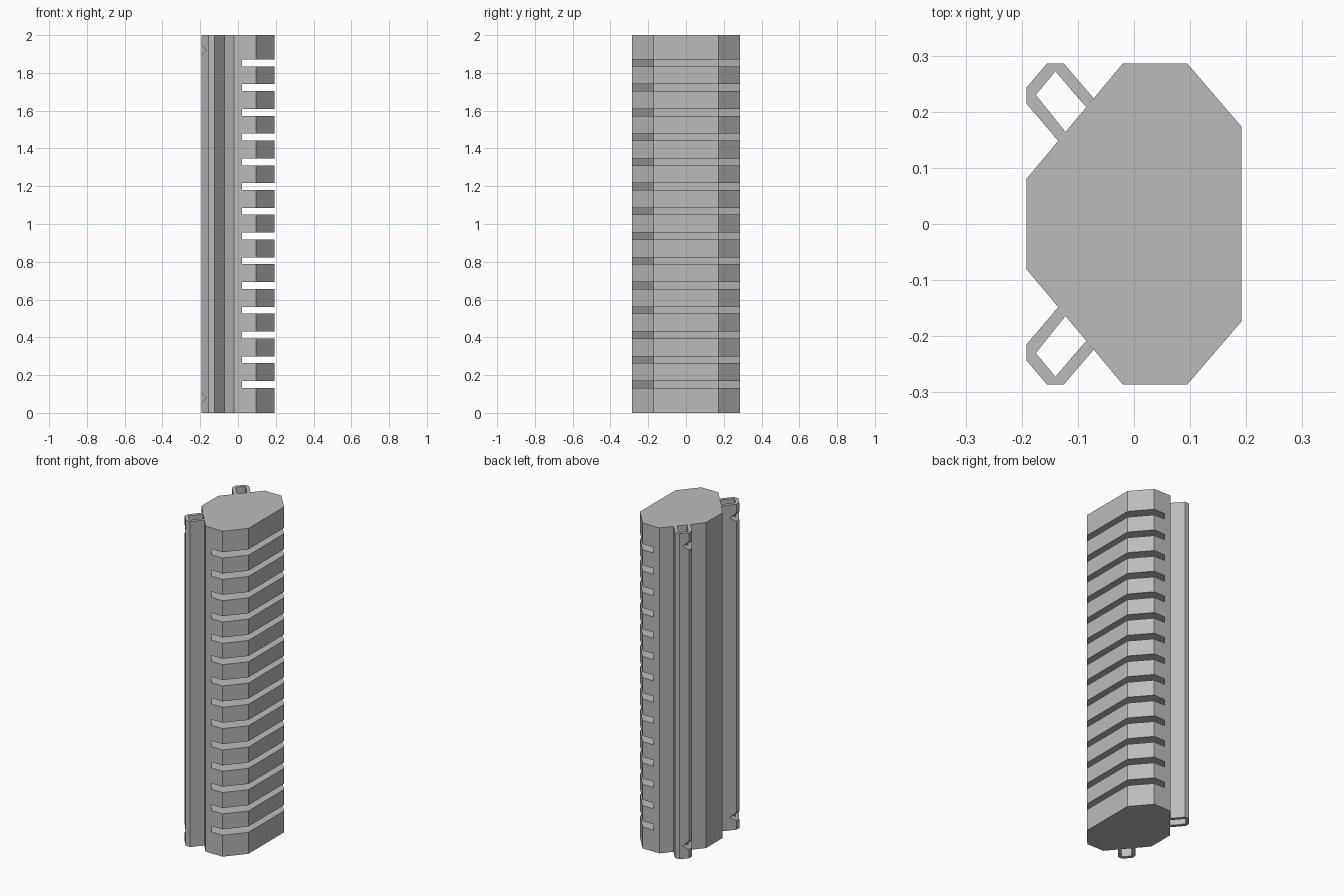
import bpy
import bmesh
from mathutils import Vector

cube = bpy.data.objects.get("Cube")
if cube:
    bpy.data.objects.remove(cube, do_unlink=True)

HEIGHT = 2.0
SLOTS = 14
SLOT_HEIGHT = 0.036

grey = bpy.data.materials.new("plain grey")
grey.use_nodes = True
colour = (0.5, 0.5, 0.5, 1)
grey.diffuse_color = colour
grey.node_tree.nodes["Principled BSDF"].inputs["Base Color"].default_value = colour


def add_prism(bm, points, offset):
    """Extrude a closed loop of 3D points along an offset."""
    face = bm.faces.new([bm.verts.new(p) for p in points])
    result = bmesh.ops.extrude_face_region(bm, geom=[face], use_keep_orig=True)
    verts = [g for g in result["geom"] if isinstance(g, bmesh.types.BMVert)]
    bmesh.ops.translate(bm, verts=verts, vec=Vector(offset))


def make_object(name, prisms, hidden=False):
    bm = bmesh.new()
    for points, offset in prisms:
        add_prism(bm, points, offset)
    bmesh.ops.recalc_face_normals(bm, faces=bm.faces)
    mesh = bpy.data.meshes.new(name)
    bm.to_mesh(mesh)
    bm.free()
    mesh.materials.append(grey)
    obj = bpy.data.objects.new(name, mesh)
    bpy.context.collection.objects.link(obj)
    obj.hide_render = hidden
    if hidden:
        obj.display_type = 'WIRE'
        obj.hide_set(True)
    return obj


def cut(obj, cutter):
    mod = obj.modifiers.new("cut", 'BOOLEAN')
    mod.operation = 'DIFFERENCE'
    mod.solver = 'EXACT'
    mod.object = cutter


def flat(profile, z):
    return [(x, y, z) for x, y in profile]


def mirrored(half):
    """Close a half profile across the y axis."""
    return half + [(x, -y) for x, y in reversed(half)]


# Eight-sided main body
body_half = [(-0.192, 0.08), (-0.02, 0.286), (0.095, 0.286), (0.192, 0.173)]
body = make_object("finned_body", [(flat(mirrored(body_half), 0), (0, 0, HEIGHT))])

# Cooling slots with an angled floor, cut between the fins
slot_half = [(-0.075, 0.173), (0.074, 0.35), (0.3, 0.35)]
slots = []
for i in range(SLOTS):
    z = 0.15 + i * 0.131 - SLOT_HEIGHT / 2
    slots.append((flat(mirrored(slot_half), z), (0, 0, SLOT_HEIGHT)))
cut(body, make_object("slot_cutter", slots, hidden=True))

# Notches near both ends of the rails
notches = []
for z in (0.08, HEIGHT - 0.08):
    triangle = [(-0.167, -0.4, z), (-0.217, -0.4, z + 0.05), (-0.217, -0.4, z - 0.05)]
    notches.append((triangle, (0, 0.8, 0)))
notch_cutter = make_object("notch_cutter", notches, hidden=True)

# Hollow mounting rails on the two slanted sides
rail_profile = [(-0.072, 0.224), (-0.125, 0.286), (-0.155, 0.286), (-0.192, 0.243),
                (-0.192, 0.215), (-0.135, 0.148), (-0.122, 0.164), (-0.175, 0.23),
                (-0.14, 0.272), (-0.085, 0.208)]
for name, side in (("back_rail", 1), ("front_rail", -1)):
    profile = [(x, y * side) for x, y in rail_profile]
    rail = make_object(name, [(flat(profile, 0), (0, 0, HEIGHT))])
    cut(rail, notch_cutter)
